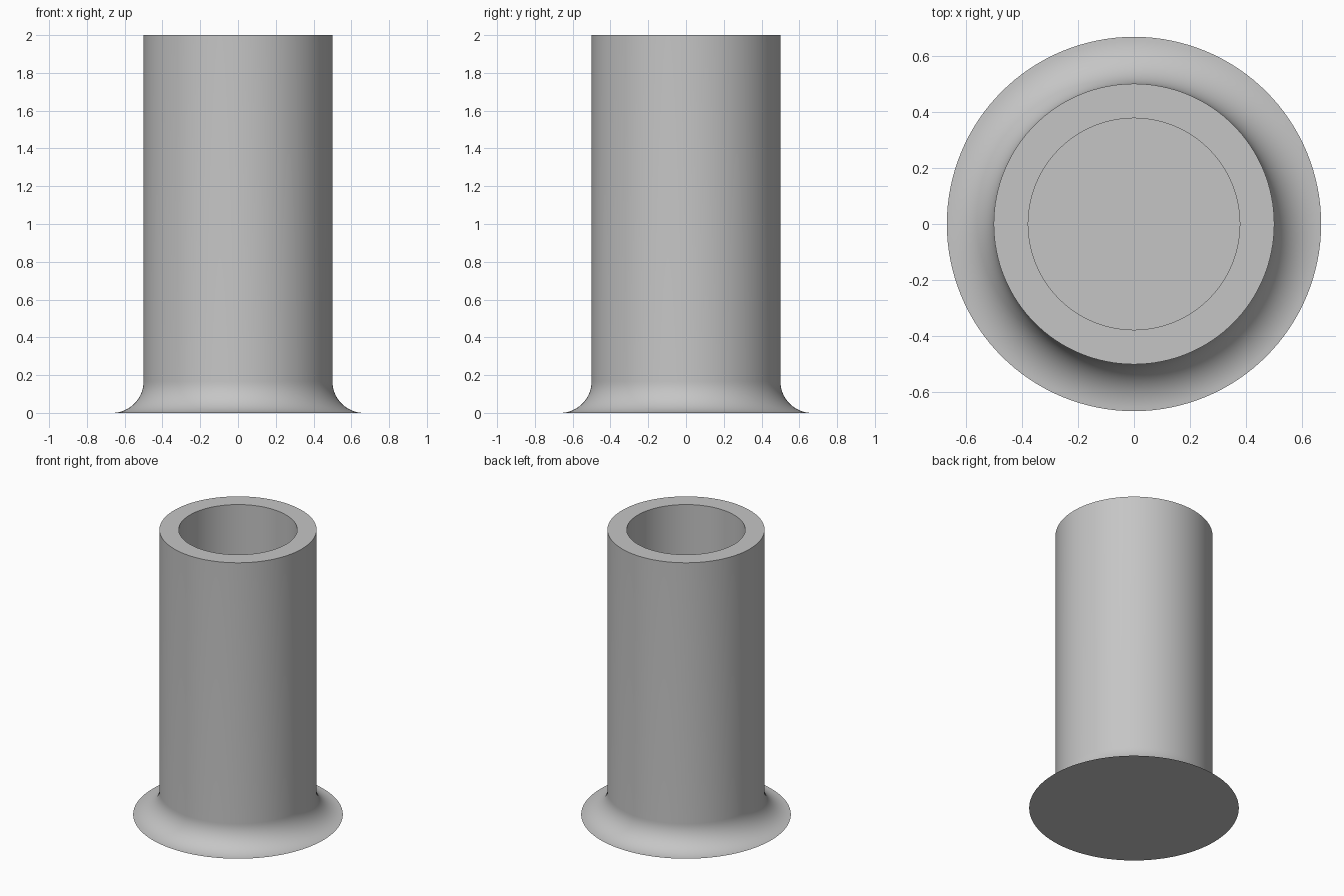
import bpy
import bmesh
from math import sin, cos, pi, radians

if "Cube" in bpy.data.objects:
    bpy.data.objects.remove(bpy.data.objects["Cube"], do_unlink=True)

SIDES = 128
HEIGHT = 2.0
OUTER, INNER = 0.5, 0.377
FILLET = 0.167
FLOOR = 0.125
ARC_STEPS = 16

# Plain grey finish
grey = bpy.data.materials.new("light_grey")
grey.use_nodes = True
colour = (0.56, 0.56, 0.56, 1)
grey.diffuse_color = colour
grey.node_tree.nodes["Principled BSDF"].inputs["Base Color"].default_value = colour

# Half section: base, concave flare, outer wall, rim, bore and bore floor
flare = []
for i in range(ARC_STEPS + 1):
    a = pi / 2 * i / ARC_STEPS
    flare.append((OUTER + FILLET * (1 - sin(a)), FILLET * (1 - cos(a))))
profile = [(0, 0)] + flare + [(OUTER, HEIGHT), (INNER, HEIGHT), (INNER, FLOOR), (0, FLOOR)]

# Spin the section into a hollow tube with a flared foot
bm = bmesh.new()
verts = [bm.verts.new((r, 0, z)) for r, z in profile]
edges = [bm.edges.new(pair) for pair in zip(verts, verts[1:])]
bmesh.ops.spin(bm, geom=verts + edges, cent=(0, 0, 0), axis=(0, 0, 1),
               angle=2 * pi, steps=SIDES, use_duplicate=False)
bmesh.ops.remove_doubles(bm, verts=bm.verts, dist=0.0001)
bmesh.ops.recalc_face_normals(bm, faces=bm.faces)

mesh = bpy.data.meshes.new("flared_tube")
bm.to_mesh(mesh)
bm.free()
mesh.materials.append(grey)
tube = bpy.data.objects.new("flared_tube", mesh)
bpy.context.collection.objects.link(tube)

# Smooth round walls, crisp rims
bpy.ops.object.select_all(action="DESELECT")
tube.select_set(True)
bpy.context.view_layer.objects.active = tube
bpy.ops.object.shade_smooth_by_angle(angle=radians(30))
